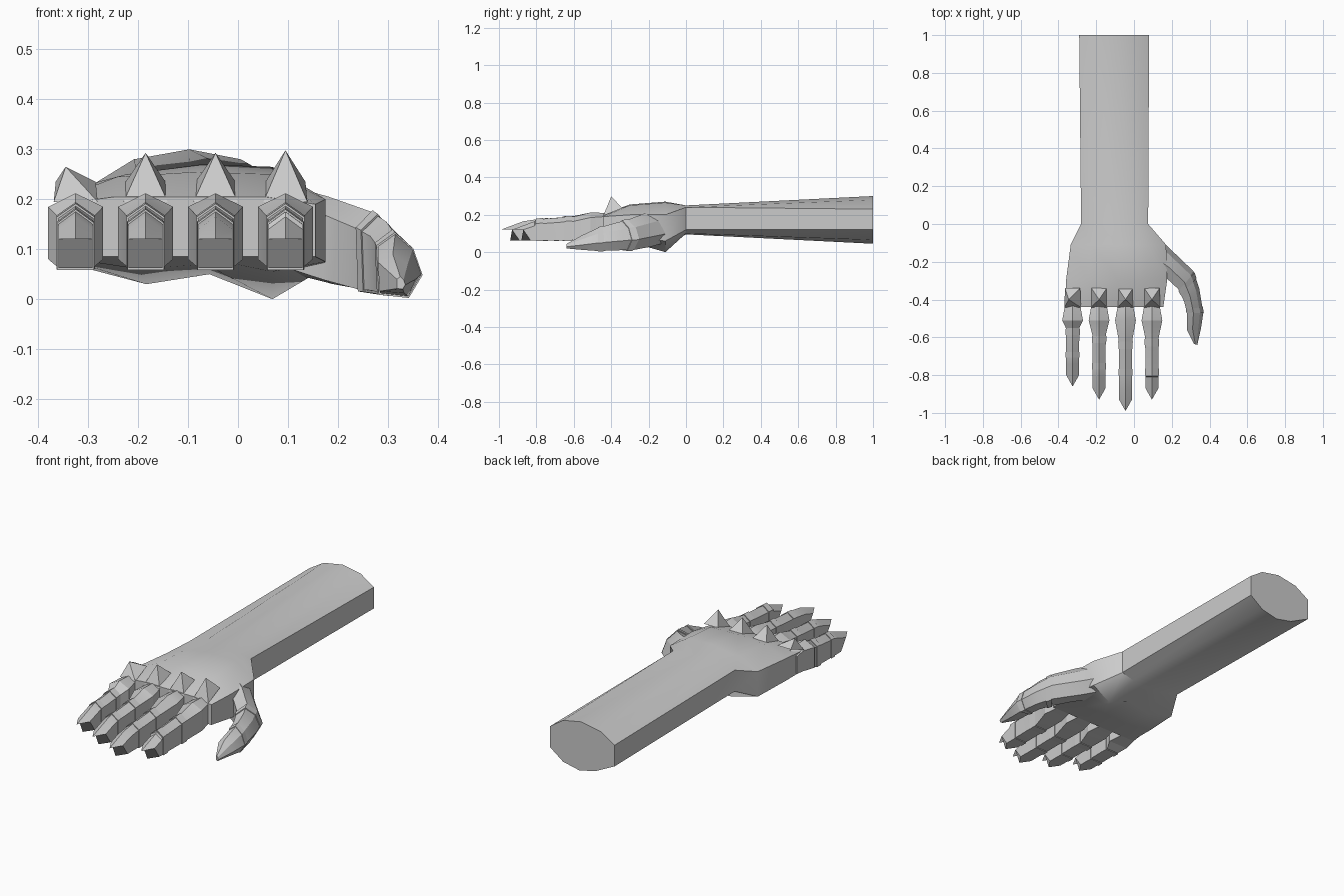
import bpy, bmesh, math
from mathutils import Vector

cube = bpy.data.objects.get("Cube")
if cube:
    bpy.data.objects.remove(cube)

grey = bpy.data.materials.new("armour_grey")
grey.use_nodes = True
COLOUR = (0.6, 0.6, 0.6, 1)
grey.diffuse_color = COLOUR
grey.node_tree.nodes["Principled BSDF"].inputs["Base Color"].default_value = COLOUR


def loft(name, rings, angle=20):
    """Skin a list of equal rings, cap both ends."""
    bm = bmesh.new()
    loops = [[bm.verts.new(p) for p in ring] for ring in rings]
    for a, b in zip(loops, loops[1:]):
        for i in range(len(a)):
            j = (i + 1) % len(a)
            bm.faces.new((a[i], a[j], b[j], b[i]))
    bm.faces.new(loops[0])
    bm.faces.new(loops[-1])
    return finish(name, bm, angle)


def finish(name, bm, angle):
    bmesh.ops.recalc_face_normals(bm, faces=bm.faces)
    mesh = bpy.data.meshes.new(name)
    bm.to_mesh(mesh)
    bm.free()
    mesh.materials.append(grey)
    obj = bpy.data.objects.new(name, mesh)
    bpy.context.collection.objects.link(obj)
    bpy.ops.object.select_all(action="DESELECT")
    obj.select_set(True)
    bpy.context.view_layer.objects.active = obj
    bpy.ops.object.shade_smooth_by_angle(angle=math.radians(angle))
    return obj


def band(name, ring_a, ring_b, t0, t1, grow=1.07):
    """Raised plate around a limb between two of its rings."""
    rings = []
    for t in (t0, t1):
        ring = [Vector(a).lerp(Vector(b), t) for a, b in zip(ring_a, ring_b)]
        mid = sum(ring, Vector()) / len(ring)
        rings.append([mid + (p - mid) * grow for p in ring])
    loft(name, rings, 15)


# Forearm and palm: y, left x, right x, top heights, bottom heights
def body_ring(y, xl, xr, top, bottom):
    upper = [(xl + (xr - xl) * f, y, z) for f, z in zip((0, .22, .52, .8, 1), top)]
    lower = [(xl + (xr - xl) * f, y, z) for f, z in zip((0, .3, .55, .8, 1), bottom)]
    return upper + lower[::-1]


heel = body_ring(-.11, -.335, .17, (.2, .25, .27, .265, .2), (.07, .03, .05, 0, .06))
wrist = body_ring(0, -.28, .075, (.235, .25, .25, .25, .24), (.125, .1, .095, .1, .12))
elbow = body_ring(1, -.29, .08, (.23, .28, .3, .28, .23), (.12, .065, .045, .065, .12))
knuckles = body_ring(-.44, -.36, .155, (.19, .205, .205, .205, .19), (.085,) * 5)
palm = body_ring(-.3, -.36, .175, (.2, .245, .255, .25, .2), (.085, .06, .07, .055, .075))
loft("forearm_and_palm", [elbow, wrist, heel, palm, knuckles], 40)


# Fingers: six-point rings with a ridge along the top
def finger_ring(x, y, w, low, side, ridge, offsets=(0, 0, 0, 0)):
    bottom, keel, shoulder, peak = offsets
    return [(x - w, y + bottom, low), (x, y + keel, low), (x + w, y + bottom, low),
            (x + w, y + shoulder, side), (x, y + peak, ridge), (x - w, y + shoulder, side)]


def finger(name, x, tip, joint, nail, w=.055):
    rings = [
        finger_ring(x, -.39, .04, .09, .18, .2),
        finger_ring(x, -.44, .042, .085, .19, .21),
        finger_ring(x, -.51, w, .08, .185, .212),
        finger_ring(x, joint, .036, .064, .165, .19),
        finger_ring(x, nail, .034, .062, .15, .175),
        finger_ring(x, tip + .12, .034, .062, .14, .165),
        finger_ring(x, tip, .034, .062, .12, .12, (.1, .05, .06, 0)),
    ]
    loft(name, rings, 15)
    band(name + "_joint_band", rings[3], rings[4], .04, .24)
    band(name + "_nail_band", rings[3], rings[4], .8, .98)


# Knuckle spikes: four-sided pyramids sunk into the back of the hand
def spike(name, x, top, lean=0):
    bm = bmesh.new()
    base = [bm.verts.new((x + sx * .04, y, z)) for sx, y, z in
            ((-1, -.34, .235), (1, -.34, .235), (1.1, -.442, .195), (-1.1, -.442, .195))]
    apex = bm.verts.new((x + lean, -.4, top))
    bm.faces.new(base)
    for i in range(4):
        bm.faces.new((base[i], base[(i + 1) % 4], apex))
    finish(name, bm, 5)


for label, x, tip, joint, nail, top, lean in (
        ("little", -.325, -.86, -.55, -.71, .265, -.02),
        ("ring", -.185, -.93, -.585, -.775, .293, 0),
        ("middle", -.045, -.99, -.615, -.805, .293, 0),
        ("index", .095, -.93, -.6, -.805, .298, 0)):
    finger(label + "_finger", x, tip, joint, nail)
    spike(label + "_knuckle_spike", x, top, lean)


# Thumb: six-point rings strung between an outer and an inner edge
def thumb_ring(outer, inner, low, high):
    o, i = Vector(outer), Vector(inner)
    ring = []
    for t, h in ((.05, .05), (.7, 0), (1, .35), (.8, .75), (.4, 1), (0, .8)):
        p = i.lerp(o, t)
        ring.append((p.x, p.y, low + (high - low) * h))
    return ring


thumb = [thumb_ring(*s) for s in (
    ((.07, -.01), (.08, -.25), .06, .235),
    ((.2, -.14), (.17, -.285), .03, .205),
    ((.315, -.25), (.235, -.345), .012, .175),
    ((.345, -.34), (.265, -.41), .01, .155),
    ((.367, -.47), (.28, -.47), .006, .13),
    ((.355, -.55), (.28, -.56), .012, .09),
    ((.335, -.64), (.318, -.635), .02, .045))]
loft("thumb", thumb, 25)
band("thumb_lower_band", thumb[2], thumb[3], .1, .45, 1.06)
band("thumb_upper_band", thumb[3], thumb[4], .75, 1, 1.06)
